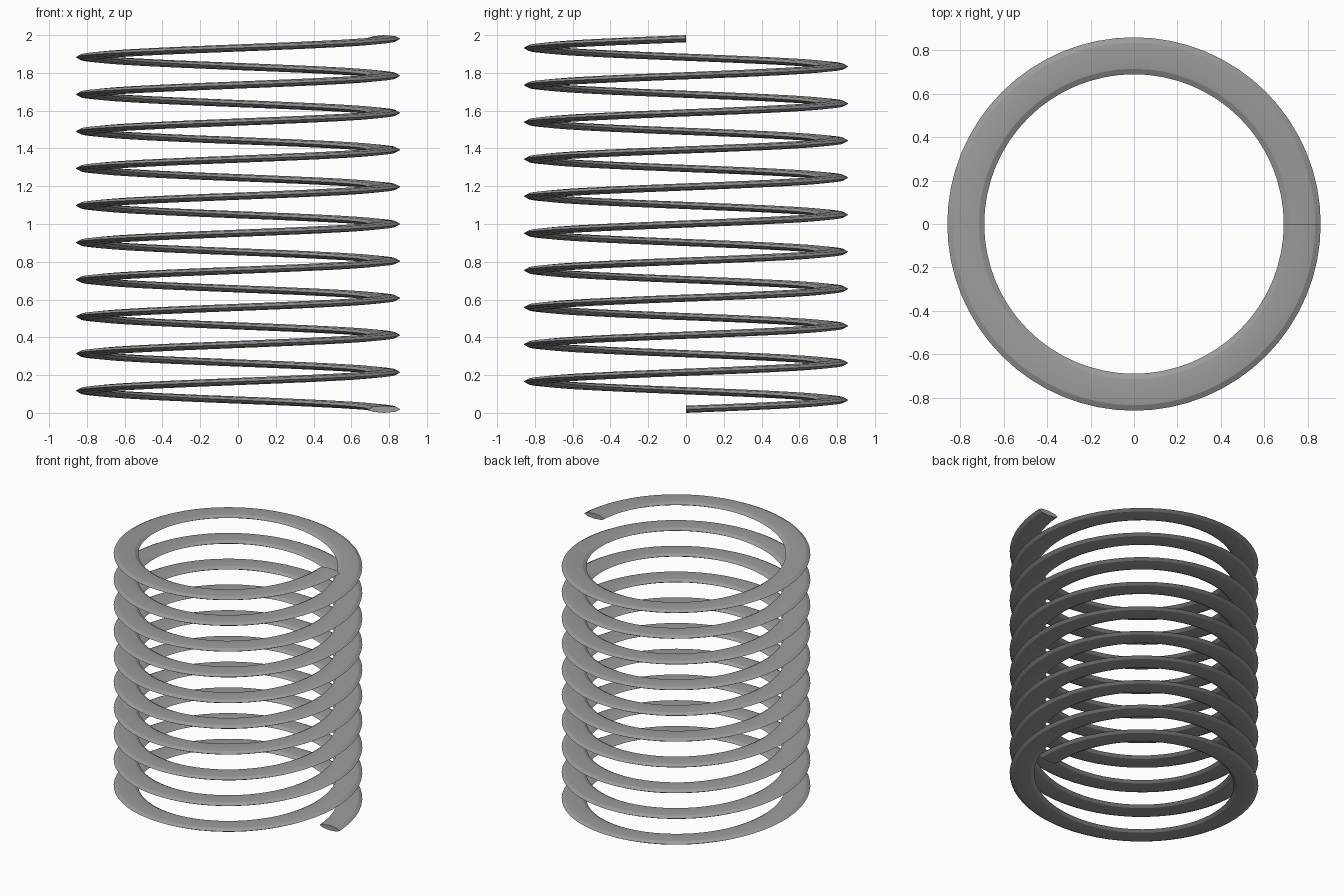
import bpy, bmesh
from math import sin, cos, pi, radians

if "Cube" in bpy.data.objects:
    bpy.data.objects.remove(bpy.data.objects["Cube"])

TURNS, STEPS, SIDES = 10, 64, 8      # coils, segments per coil, sides of the wire
RADIUS, HALF_W, HALF_H = 0.774, 0.085, 0.019
RISE = 2 - 2 * HALF_H

# Flattened wire section swept up a helix
bm = bmesh.new()
rings = []
total = TURNS * STEPS
for i in range(total + 1):
    a = 2 * pi * i / STEPS
    zc = HALF_H + RISE * i / total
    ring = []
    for k in range(SIDES):
        t = 2 * pi * k / SIDES
        r = RADIUS + HALF_W * cos(t)
        ring.append(bm.verts.new((r * cos(a), r * sin(a), zc + HALF_H * sin(t))))
    rings.append(ring)

for lower, upper in zip(rings, rings[1:]):
    for k in range(SIDES):
        n = (k + 1) % SIDES
        bm.faces.new((lower[k], lower[n], upper[n], upper[k]))

# End caps
bm.faces.new(rings[0])
bm.faces.new(rings[-1])
bmesh.ops.recalc_face_normals(bm, faces=bm.faces[:])

mesh = bpy.data.meshes.new("coil_spring")
bm.to_mesh(mesh)
bm.free()
spring = bpy.data.objects.new("coil_spring", mesh)
bpy.context.collection.objects.link(spring)

# Dark grey metal
metal = bpy.data.materials.new("dark_grey_metal")
metal.diffuse_color = (0.33, 0.33, 0.33, 1)
metal.use_nodes = True
metal.node_tree.nodes["Principled BSDF"].inputs["Base Color"].default_value = metal.diffuse_color
mesh.materials.append(metal)

bpy.context.view_layer.objects.active = spring
spring.select_set(True)
bpy.ops.object.shade_smooth_by_angle(angle=radians(20))
